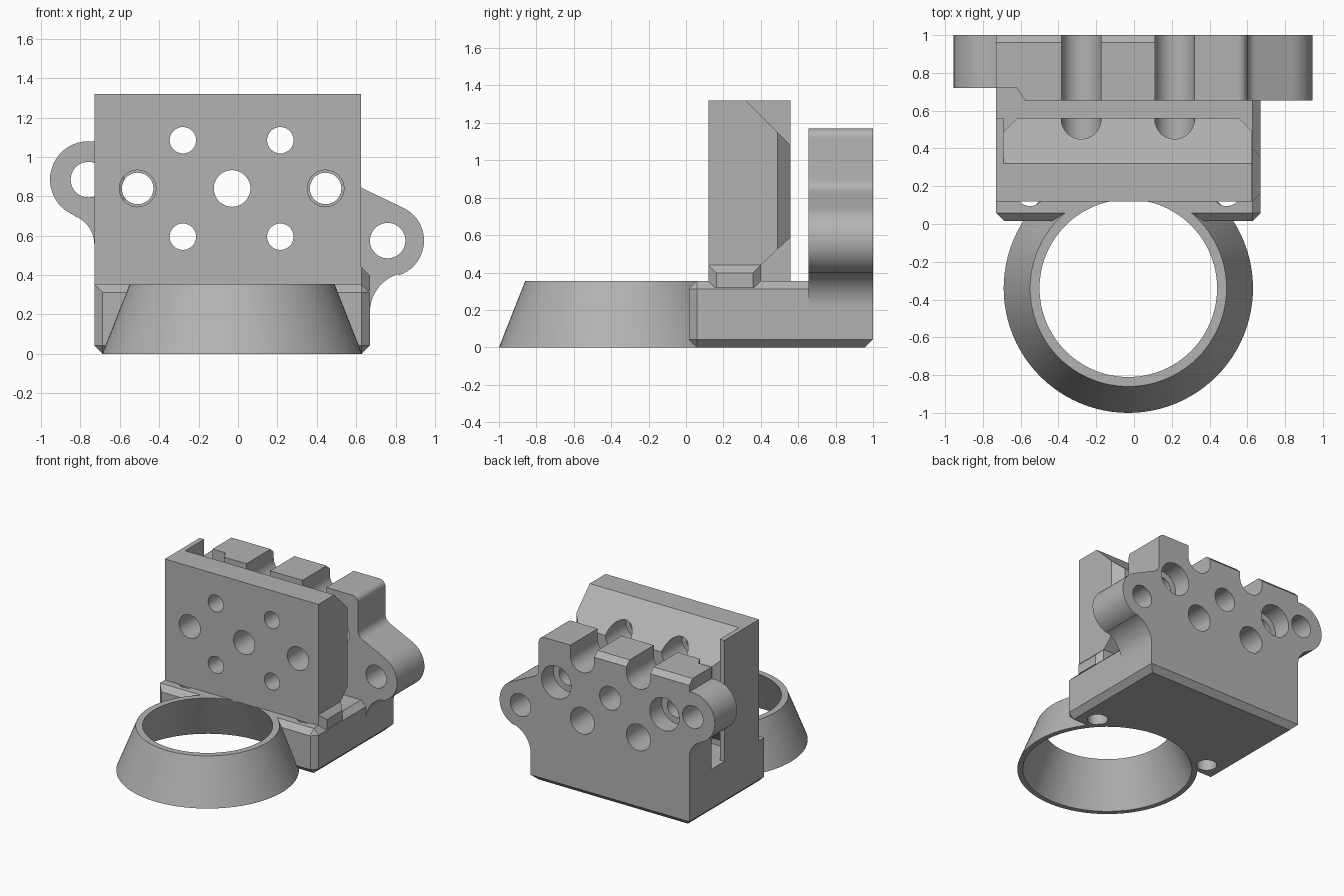
import bpy, bmesh
from math import sin, cos, radians, pi
from mathutils import Vector, Matrix

if "Cube" in bpy.data.objects:
    bpy.data.objects.remove(bpy.data.objects["Cube"], do_unlink=True)

grey = bpy.data.materials.new("plain_grey")
grey.use_nodes = True
GREY = (0.45, 0.45, 0.45, 1)
grey.diffuse_color = GREY
grey.node_tree.nodes["Principled BSDF"].inputs["Base Color"].default_value = GREY


def finish(name, bm):
    bmesh.ops.recalc_face_normals(bm, faces=bm.faces)
    mesh = bpy.data.meshes.new(name)
    bm.to_mesh(mesh)
    bm.free()
    mesh.materials.append(grey)
    obj = bpy.data.objects.new(name, mesh)
    bpy.context.collection.objects.link(obj)
    return obj


def prism(name, pts, axis, lo, hi):
    """Extrude a 2D outline along one axis."""
    place = {"X": lambda a, b, t: (t, a, b),
             "Y": lambda a, b, t: (a, t, b),
             "Z": lambda a, b, t: (a, b, t)}[axis]
    bm = bmesh.new()
    face = bm.faces.new([bm.verts.new(place(a, b, lo)) for a, b in pts])
    out = bmesh.ops.extrude_face_region(bm, geom=[face])
    shift = Vector(place(0, 0, hi - lo))
    bmesh.ops.translate(bm, vec=shift,
                        verts=[v for v in out["geom"] if isinstance(v, bmesh.types.BMVert)])
    return finish(name, bm)


def box(name, x, y, z, bevel=0, pick=None):
    """Box from ranges; edges whose midpoint passes pick are chamfered."""
    bm = bmesh.new()
    bmesh.ops.create_cube(bm, size=1)
    for v in bm.verts:
        v.co = [r[0] if c < 0 else r[1] for c, r in zip(v.co, (x, y, z))]
    if bevel:
        edges = [e for e in bm.edges if pick((e.verts[0].co + e.verts[1].co) / 2)]
        bmesh.ops.bevel(bm, geom=edges, offset=bevel, segments=1, affect="EDGES")
    return finish(name, bm)


def cone(name, r1, r2, z1, z2, cx, cy):
    bm = bmesh.new()
    bmesh.ops.create_cone(bm, cap_ends=True, segments=96, radius1=r1, radius2=r2,
                          depth=z2 - z1, matrix=Matrix.Translation((cx, cy, (z1 + z2) / 2)))
    return finish(name, bm)


def arc(cx, cz, r, a0, a1, n=20):
    angles = [radians(a0 + (a1 - a0) * i / n) for i in range(n + 1)]
    return [(cx + r * cos(a), cz + r * sin(a)) for a in angles]


def combine(target, cutter, op="DIFFERENCE"):
    mod = target.modifiers.new("cut", "BOOLEAN")
    mod.operation, mod.object, mod.solver = op, cutter, "EXACT"
    deps = bpy.context.evaluated_depsgraph_get()
    mesh = bpy.data.meshes.new_from_object(target.evaluated_get(deps))
    target.modifiers.clear()
    target.data = mesh
    bpy.data.objects.remove(cutter, do_unlink=True)


def bore(target, x, z, r, y0=-0.1, y1=1.2):
    circle = arc(x, z, r, 0, 352.5, 47)
    combine(target, prism("bore", circle, "Y", y0, y1))


MID, CY, TOP = -0.03, -0.34, 0.355
SIDE_X, SCREW_X = (-0.51, 0.445), (-0.28, 0.215)
HIGH, MIDZ, LOW = 1.085, 0.84, 0.595


def funnel():
    """Tapered void inside the duct ring."""
    slope = 0.15 / TOP
    over = 0.05
    return cone("void", 0.62 + slope * over, 0.47 - slope * over, -over, TOP + over, MID, CY)


# Tapered duct ring
ring = cone("duct_ring", 0.66, 0.52, 0, TOP, MID, CY)
combine(ring, funnel())

# Base block with chamfered edges
base = box("base_block", (-0.73, 0.67), (0.015, 1.0), (0, TOP), 0.043,
           lambda m: m.y < 0.1 or m.z < 0.01 or (m.x > 0.6 and m.z > 0.3))
combine(base, funnel())
for x in (-0.55, 0.49):
    combine(base, cone("screw_hole", 0.075, 0.075, -0.1, 0.5, x, 0.17))

# Front plate: side profile limited by a plan with chamfered rear corners
plate = prism("front_plate", [(0.12, 0.35), (0.12, 1.32), (0.32, 1.32), (0.56, 1.08),
                              (0.56, 0.59), (0.40, 0.44), (0.36, 0.40), (0.36, 0.35)],
              "X", -0.8, 0.8)
plan = [(-0.69, 0), (0.625, 0), (0.625, 0.49), (0.555, 0.56), (0.555, 0.7),
        (-0.62, 0.7), (-0.62, 0.56), (-0.69, 0.49)]
combine(plate, prism("plan", plan, "Z", 0, 2), "INTERSECT")
bore(plate, MID, MIDZ, 0.093)
for x in SIDE_X:
    bore(plate, x, MIDZ, 0.093)
for x in SCREW_X:
    for z in (HIGH, LOW):
        bore(plate, x, z, 0.067)
        bore(plate, x, z, 0.105, 0.3, 1)

# Thin side wall and the clip on the opposite side
wall = box("side_wall", (-0.73, -0.69), (0.12, 0.56), (0.33, 1.32))
clip = box("side_clip", (0.5, 0.67), (0.12, 0.40), (0.32, 0.44), 0.043,
           lambda m: m.x > 0.6 and m.z > 0.35)

# Rear carrier with two rounded mounting lugs
outline = [(-0.73, 0.2), (0.67, 0.2)]
outline += arc(0.875, 0.21, 0.205, 180, 107.5)
outline += arc(0.76, 0.575, 0.185, -72, 68)
outline += arc(0.67, 0.9, 0.07, 248, 180, 6)
outline += arc(0.55, 1.12, 0.05, 0, 90, 8)
outline += [(-0.73, 1.17)]
outline += arc(-0.76, 0.885, 0.195, 81, 249)
outline += arc(-0.885, 0.555, 0.155, 69, 0)
carrier = prism("rear_carrier", outline, "Y", 0.655, 1.0)

# Relief in front of the high lug and the chamfered rear top edge
relief = [(-1.1, 0.5), (-0.58, 0.5), (-0.58, 0.66), (-0.62, 0.72), (-1.1, 0.72)]
combine(carrier, prism("relief", relief, "Z", TOP, 1.3))
wedge = [(0.95, 1.18), (1.01, 1.18), (1.01, 1.12)]
combine(carrier, prism("wedge", wedge, "X", -0.8, 0.215))

# Carrier bores and open screw channels
bore(carrier, -0.76, 0.885, 0.09)
bore(carrier, 0.76, 0.575, 0.09)
bore(carrier, MID, MIDZ, 0.093)
for x in SIDE_X:
    bore(carrier, x, MIDZ, 0.08)
    bore(carrier, x, MIDZ, 0.13, 0.85, 1.2)
for x in SCREW_X:
    bore(carrier, x, LOW, 0.105)
    channel = arc(x, HIGH, 0.105, 180, 360, 24) + [(x + 0.105, 1.4), (x - 0.105, 1.4)]
    combine(carrier, prism("channel", channel, "Y", 0.5, 1.2))

# Smooth curved surfaces, keep hard edges
bpy.ops.object.select_all(action="DESELECT")
for obj in (ring, base, plate, wall, clip, carrier):
    obj.select_set(True)
bpy.context.view_layer.objects.active = ring
bpy.ops.object.shade_smooth_by_angle(angle=pi / 6)
